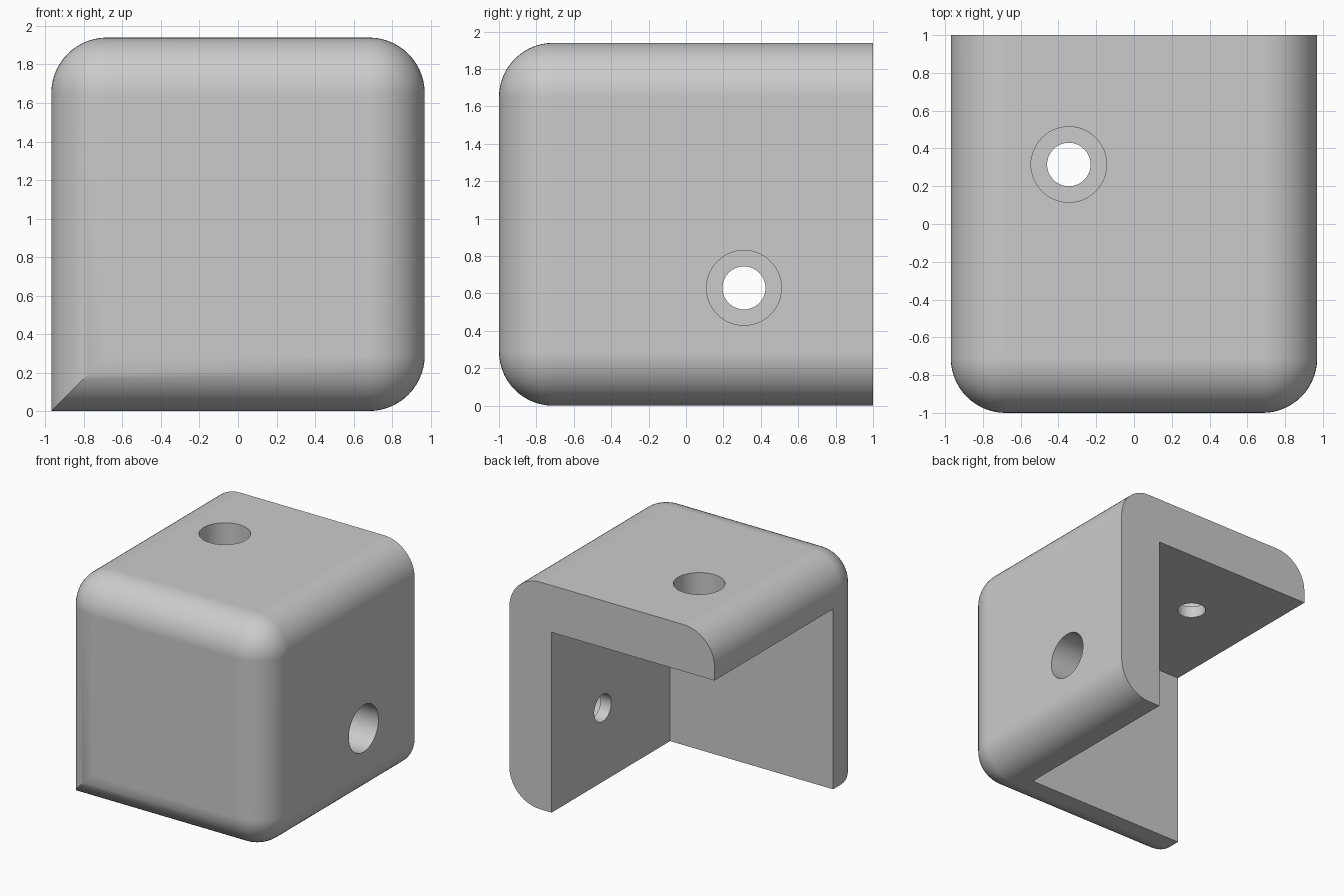
import bpy
import bmesh
import math
from mathutils import Matrix, Vector

HALF = 0.97      # half width in x, and half height
TOP = 2 * HALF
WALL = 0.40      # plate thickness
ROUND = 0.29     # outer edge radius

default = bpy.data.objects.get("Cube")
if default:
    bpy.data.objects.remove(default, do_unlink=True)

# Single grey material
grey = bpy.data.materials.new("light_grey")
grey.use_nodes = True
colour = (0.6, 0.6, 0.6, 1)
grey.diffuse_color = colour
grey.node_tree.nodes["Principled BSDF"].inputs["Base Color"].default_value = colour


def make_object(name, bm):
    bmesh.ops.recalc_face_normals(bm, faces=bm.faces)
    mesh = bpy.data.meshes.new(name)
    bm.to_mesh(mesh)
    bm.free()
    mesh.materials.append(grey)
    obj = bpy.data.objects.new(name, mesh)
    bpy.context.collection.objects.link(obj)
    return obj


def box(low, high):
    low, high = Vector(low), Vector(high)
    bm = bmesh.new()
    place = Matrix.Translation((low + high) / 2) @ Matrix.Diagonal((*(high - low), 1))
    bmesh.ops.create_cube(bm, size=1, matrix=place)
    return bm


def drill(name, centre, axis, radius, depth):
    """Cylinder cutter going from just outside the surface down to depth."""
    axis = Vector(axis)
    above = 0.1
    middle = Vector(centre) + axis * (above - depth) / 2
    turn = axis.to_track_quat("Z", "Y").to_matrix().to_4x4()
    bm = bmesh.new()
    bmesh.ops.create_cone(bm, cap_ends=True, segments=64, radius1=radius, radius2=radius,
                          depth=above + depth, matrix=Matrix.Translation(middle) @ turn)
    return make_object(name, bm)


def subtract(target, cutter):
    cutter.hide_render = True
    mod = target.modifiers.new(cutter.name, "BOOLEAN")
    mod.operation = "DIFFERENCE"
    mod.solver = "EXACT"
    mod.object = cutter
    bpy.context.view_layer.objects.active = target
    bpy.ops.object.modifier_apply(modifier=mod.name)
    bpy.data.objects.remove(cutter, do_unlink=True)


# Solid block with rounded front rim and three rounded lengthwise edges
bm = box((-HALF, -1, 0), (HALF, 1, TOP))
rounded = []
for edge in bm.edges:
    mid = (edge.verts[0].co + edge.verts[1].co) / 2
    front_rim = mid.y < -0.9
    lengthwise = abs(mid.y) < 0.1 and (mid.x > 0 or mid.z > HALF)
    if front_rim or lengthwise:
        rounded.append(edge)
bmesh.ops.bevel(bm, geom=rounded, offset=ROUND, offset_type="OFFSET", segments=14,
                profile=0.5, affect="EDGES", clamp_overlap=True)
bracket = make_object("corner_bracket", bm)

# Hollow leaving the front, side and top plates
subtract(bracket, make_object("hollow", box((-2, WALL - 1, -1), (HALF - WALL, 2, TOP - WALL))))

# Counterbored screw holes in the top and side plates
holes = {
    "top": ((-0.345, 0.315, TOP), (0, 0, 1)),
    "side": ((HALF, 0.31, 0.63), (1, 0, 0)),
}
for name, (centre, axis) in holes.items():
    subtract(bracket, drill(name + "_counterbore", centre, axis, 0.2, 0.3))
    subtract(bracket, drill(name + "_hole", centre, axis, 0.115, 0.6))

# Smooth curves, crisp cut edges
bpy.ops.object.select_all(action="DESELECT")
bracket.select_set(True)
bpy.context.view_layer.objects.active = bracket
bpy.ops.object.shade_smooth_by_angle(angle=math.radians(25))
weighted = bracket.modifiers.new("even_shading", "WEIGHTED_NORMAL")
weighted.keep_sharp = True
